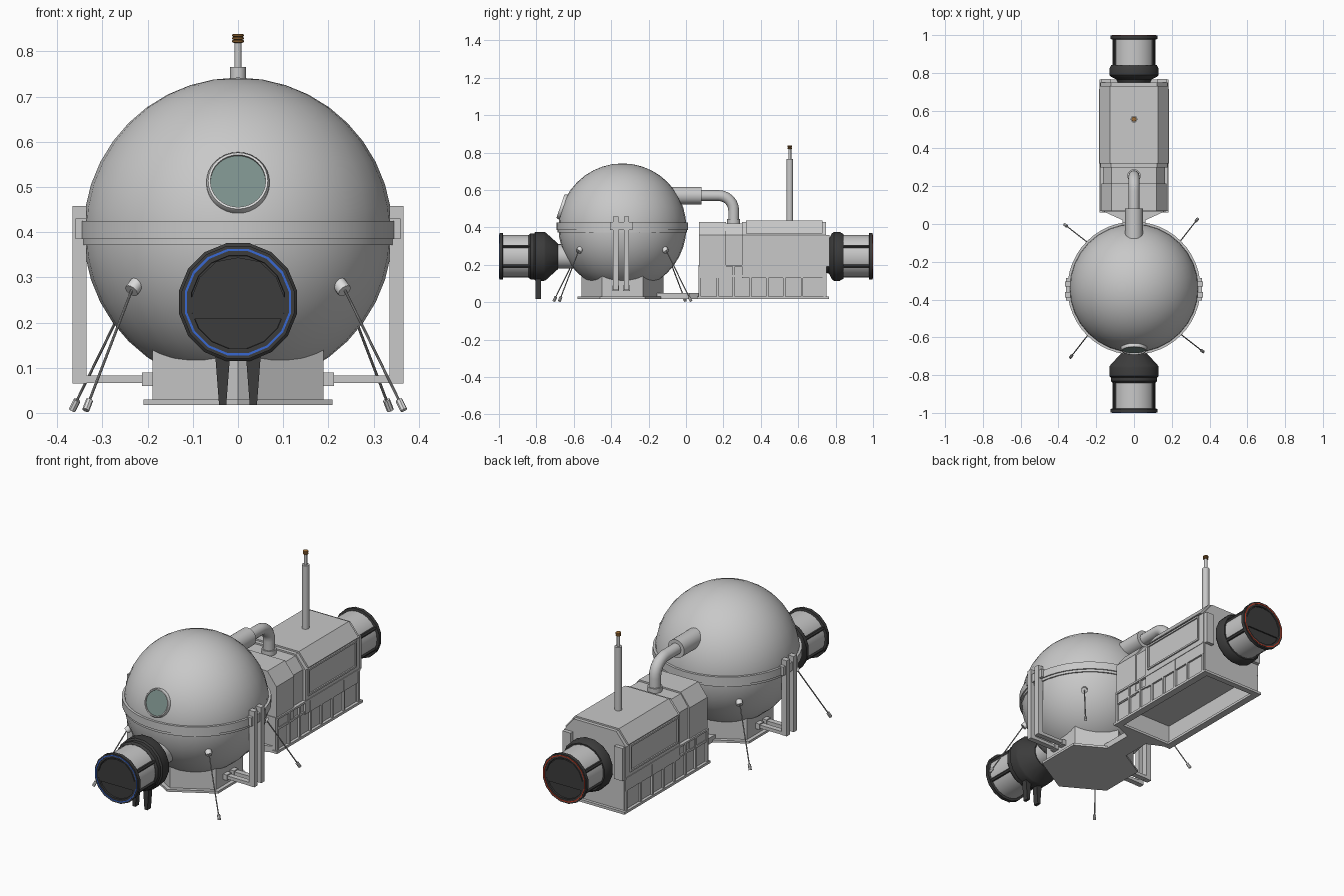
import bpy, bmesh, math
from mathutils import Vector, Matrix

if "Cube" in bpy.data.objects:
    bpy.data.objects.remove(bpy.data.objects["Cube"])


def material(name, r, g, b):
    m = bpy.data.materials.new(name)
    m.diffuse_color = (r, g, b, 1)
    m.use_nodes = True
    m.node_tree.nodes["Principled BSDF"].inputs["Base Color"].default_value = m.diffuse_color
    return m


GREY = material("light_grey", 0.58, 0.58, 0.58)
PALE = material("pale_grey", 0.72, 0.72, 0.72)
STEEL = material("steel_grey", 0.36, 0.36, 0.36)
DARK = material("dark_rubber", 0.045, 0.045, 0.045)
GLASS = material("window_glass", 0.2, 0.28, 0.26)
BLUE = material("blue_seal", 0.04, 0.14, 0.65)
RED = material("red_seal", 0.6, 0.05, 0.02)
COPPER = material("copper", 0.35, 0.16, 0.04)


def finish(name, bm, mat, smooth=False):
    bmesh.ops.recalc_face_normals(bm, faces=bm.faces)
    me = bpy.data.meshes.new(name)
    bm.to_mesh(me)
    bm.free()
    me.materials.append(mat)
    ob = bpy.data.objects.new(name, me)
    bpy.context.collection.objects.link(ob)
    if smooth:
        bpy.ops.object.select_all(action='DESELECT')
        ob.select_set(True)
        bpy.context.view_layer.objects.active = ob
        bpy.ops.object.shade_smooth_by_angle(angle=math.radians(35))
    return ob


def box(name, x, y, z, mat):
    """Box from (min, max) pairs."""
    bm = bmesh.new()
    c = [sum(p) / 2 for p in (x, y, z)]
    s = [p[1] - p[0] for p in (x, y, z)]
    bmesh.ops.create_cube(bm, size=1, matrix=Matrix.Translation(c) @ Matrix.Diagonal((*s, 1)))
    return finish(name, bm, mat)


def prism(name, pts, a, b, axis, mat):
    """Outline in xy (axis z) or xz (axis y), extruded from a to b."""
    bm = bmesh.new()
    put = lambda p, t: (p[0], p[1], t) if axis == 'z' else (p[0], t, p[1])
    lo, hi = [[bm.verts.new(put(p, t)) for p in pts] for t in (a, b)]
    bm.faces.new(lo)
    bm.faces.new(hi)
    n = len(pts)
    for i in range(n):
        j = (i + 1) % n
        bm.faces.new((lo[i], lo[j], hi[j], hi[i]))
    return finish(name, bm, mat)


def lathe(name, prof, mat, org=(0, 0, 0), axis=(0, 0, 1), seg=16, closed=False, smooth=True, turn=0):
    """Revolve (radius, distance) points about an axis."""
    bm = bmesh.new()
    q = Vector(axis).to_track_quat('Z', 'Y')
    rings = []
    for r, t in prof:
        angs = [2 * math.pi * (i + turn) / seg for i in range(seg)]
        rings.append([bm.verts.new(q @ Vector((r * math.cos(a), r * math.sin(a), t)) + Vector(org)) for a in angs])
    pairs = list(zip(rings, rings[1:] + (rings[:1] if closed else [])))
    for u, v in pairs:
        for i in range(seg):
            j = (i + 1) % seg
            bm.faces.new((u[i], u[j], v[j], v[i]))
    if not closed:
        bm.faces.new(rings[0])
        bm.faces.new(rings[-1])
    return finish(name, bm, mat, smooth)


def rod(name, a, b, r, mat, seg=8):
    a, b = Vector(a), Vector(b)
    return lathe(name, [(r, 0), (r, (b - a).length)], mat, a, b - a, seg)


# ---- spherical cabin
C = Vector((0, -0.34, 0.40))
R = 0.342
bm = bmesh.new()
bmesh.ops.create_uvsphere(bm, u_segments=32, v_segments=20, radius=R, matrix=Matrix.Translation(C))
finish("cabin_sphere", bm, GREY, True)
lathe("equator_ring", [(0.335, -0.015), (0.352, -0.015), (0.352, 0.025), (0.335, 0.025)], GREY, C, seg=48, closed=True)
lathe("equator_lip", [(0.33, -0.028), (0.346, -0.028), (0.346, -0.014), (0.33, -0.014)], GREY, C, seg=48, closed=True)

# porthole on the upper front
n = Vector((0, -math.cos(0.33), math.sin(0.33)))
lathe("porthole_rim", [(0.061, 0.31), (0.07, 0.31), (0.07, 0.342), (0.066, 0.35), (0.061, 0.35)], PALE, C, n, 32, True)
lathe("porthole_glass", [(0.062, 0.31), (0.062, 0.343)], GLASS, C, n, 32)

# hexagonal pedestal
hexa = lambda r: [(r * math.cos(a), C.y + r * math.sin(a)) for a in [math.pi / 6 + k * math.pi / 3 for k in range(6)]]
prism("pedestal_plate", hexa(0.241), 0.018, 0.03, 'z', GREY)
prism("pedestal", hexa(0.219), 0.03, 0.145, 'z', GREY)

# side frames carrying the ring
for s in (-1, 1):
    sx = lambda a, b: tuple(sorted((s * a, s * b)))
    for y in (-0.375, -0.318):
        yy = (y - 0.014, y + 0.014)
        box("side_post", sx(0.335, 0.366), yy, (0.065, 0.458), GREY)
        box("side_arm", sx(0.20, 0.34), yy, (0.066, 0.083), GREY)
        box("arm_socket", sx(0.185, 0.212), (y - 0.018, y + 0.018), (0.06, 0.089), GREY)
    box("ring_clamp", sx(0.335, 0.36), (-0.405, -0.285), (0.385, 0.43), GREY)

# four stay rods, turned about the cabin axis
for k in range(4):
    rot = Matrix.Rotation(k * math.pi / 2, 3, 'Z')
    at = lambda x, y, z: rot @ Vector((x, y, 0)) + Vector((0, C.y, z))
    rod("stay_cap", at(0.205, -0.205, 0.31), at(0.236, -0.236, 0.27), 0.016, PALE, 12)
    for name, f0, f1, r, m in (("stay_rod", 0.0, 0.93, 0.003, STEEL), ("stay_foot", 0.92, 1.0, 0.008, PALE)):
        p, e = at(0.23, -0.23, 0.285), at(0.367, -0.337, 0.006)
        rod(name, p.lerp(e, f0), p.lerp(e, f1), r, m)

# ---- docking ports: front (blue) and rear (red)
PZ = 0.245
hub_front = [(0.07, 0.685), (0.13, 0.75), (0.133, 0.76), (0.133, 0.805), (0.125, 0.812), (0.125, 0.832), (0.116, 0.842)]
hub_rear = [(0.085, 0.74), (0.095, 0.765), (0.125, 0.78), (0.133, 0.79), (0.133, 0.822), (0.122, 0.842)]
for s, hub, seal in ((-1, hub_front, BLUE), (1, hub_rear, RED)):
    side = "front" if s < 0 else "rear"
    o, ax = (0, 0, PZ), (0, s, 0)
    lathe(side + "_port_hub", hub, DARK, o, ax, 16, turn=0.5)
    lathe(side + "_port_drum", [(0.114, 0.83), (0.114, 0.985)], GREY, o, ax, 24)
    lathe(side + "_port_flange", [(0.12, 0.978), (0.127, 0.98), (0.127, 0.998), (0.105, 0.998), (0.104, 0.99)],
          DARK, o, ax, 16, turn=0.5)
    lathe(side + "_port_seal", [(0.115, 0.997), (0.120, 0.997), (0.120, 1.0), (0.115, 1.0)], seal, o, ax, 16, True, turn=0.5)
    # arched hatch
    arch = [(-0.103, 0.208), (0.103, 0.208), (0.103, 0.255), (0.085, 0.3), (0.048, 0.335),
            (0, 0.344), (-0.048, 0.335), (-0.085, 0.3), (-0.103, 0.255)]
    prism(side + "_port_hatch", arch, s * 0.985, s * 0.997, 'y', DARK)
    # dark ribs along the drum
    for a in (28, 152, 208, 332):
        a = math.radians(a)
        x, z = 0.112 * math.cos(a), PZ + 0.112 * math.sin(a)
        rod(side + "_port_rib", (x, s * 0.83, z), (x, s * 0.985, z), 0.01, DARK, 6)

lathe("cabin_neck", [(0.065, 0.58), (0.065, 0.70)], GREY, (0, 0, PZ), (0, -1, 0), 24)
for s in (-1, 1):
    cx = s * 0.034
    leg = [(cx - 0.008, 0.018), (cx + 0.008, 0.018), (cx + 0.017, 0.135), (cx - 0.017, 0.135)]
    prism("port_leg", leg, -0.805, -0.775, 'y', DARK)

# ---- rear equipment module
def hull(w, zs, top, zt, z0):
    return [(-w, z0), (w, z0), (w, zs), (top, zt), (-top, zt), (-w, zs)]


prism("module_front", hull(0.172, 0.36, 0.12, 0.428, 0.13), 0.07, 0.215, 'y', GREY)
prism("module_neck", hull(0.163, 0.36, 0.12, 0.42, 0.13), 0.21, 0.31, 'y', GREY)
prism("module_rear", hull(0.177, 0.36, 0.122, 0.428, 0.13), 0.30, 0.748, 'y', GREY)
prism("roof_panel", hull(0.182, 0.368, 0.126, 0.436, 0.366), 0.32, 0.73, 'y', GREY)
for y0, y1 in ((0.066, 0.08), (0.73, 0.75)):
    box("module_end_plate", (-0.17, 0.17), (y0, y1), (0.025, 0.2), GREY)
for y0, y1 in ((0.06, 0.09), (0.735, 0.765)):
    box("base_cross_rail", (-0.18, 0.18), (y0, y1), (0.017, 0.03), GREY)

for s in (-1, 1):
    sx = lambda a, b: tuple(sorted((s * a, s * b)))
    # skirt with a lattice of posts and rails
    box("skirt_wall", sx(0.16, 0.167), (0.07, 0.748), (0.025, 0.2), GREY)
    box("base_rail", sx(0.145, 0.182), (0.06, 0.765), (0.017, 0.03), GREY)
    box("middle_rail", sx(0.165, 0.175), (0.07, 0.748), (0.135, 0.145), GREY)
    box("top_rail", sx(0.165, 0.18), (0.07, 0.748), (0.19, 0.2), GREY)
    for y in (0.075, 0.17, 0.255, 0.345, 0.435, 0.525, 0.62, 0.74):
        box("skirt_post", sx(0.165, 0.178), (y - 0.006, y + 0.006), (0.028, 0.195), GREY)
    # framed side panel
    for z in (0.22, 0.35):
        box("panel_frame_rail", sx(0.175, 0.184), (0.32, 0.715), (z, z + 0.009), GREY)
    for y in (0.32, 0.706):
        box("panel_frame_stile", sx(0.175, 0.184), (y, y + 0.009), (0.22, 0.359), GREY)
    # rear corner tabs
    box("rear_tab", sx(0.125, 0.172), (0.745, 0.768), (0.19, 0.36), GREY)

# low link between module and pedestal
link = [(-0.17, 0.07), (-0.06, 0.02), (-0.06, -0.16), (0.06, -0.16), (0.06, 0.02), (0.17, 0.07)]
prism("floor_link", link, 0.018, 0.05, 'z', GREY)

# ---- air duct between cabin and module
lathe("duct_sleeve", [(0.047, -0.12), (0.047, 0.082)], GREY, (0, 0, 0.57), (0, 1, 0), 24)
cu = bpy.data.curves.new("air_duct", 'CURVE')
cu.dimensions = '3D'
cu.bevel_depth = 0.029
cu.bevel_resolution = 4
bend = [(0, 0.175 + 0.08 * math.sin(t), 0.49 + 0.08 * math.cos(t)) for t in [k * math.pi / 12 for k in range(7)]]
path = [(0, 0.07, 0.57)] + bend + [(0, 0.255, 0.42)]
sp = cu.splines.new('POLY')
sp.points.add(len(path) - 1)
for p, co in zip(sp.points, path):
    p.co = (*co, 1)
cu.materials.append(GREY)
bpy.context.collection.objects.link(bpy.data.objects.new("air_duct", cu))
lathe("duct_collar", [(0.035, 0.415), (0.035, 0.444)], GREY, (0, 0.255, 0), seg=20)

# ---- antenna mast
M = (0, 0.555, 0)
lathe("mast", [(0.018, 0.42), (0.018, 0.765)], GREY, M)
lathe("mast_tip", [(0.008, 0.76), (0.008, 0.822)], GREY, M, seg=12)
for k in range(3):
    z = 0.819 + k * 0.0065
    lathe("copper_coil", [(0.010, z), (0.013, z + 0.002), (0.013, z + 0.005), (0.010, z + 0.0065)], COPPER, M, seg=12)
